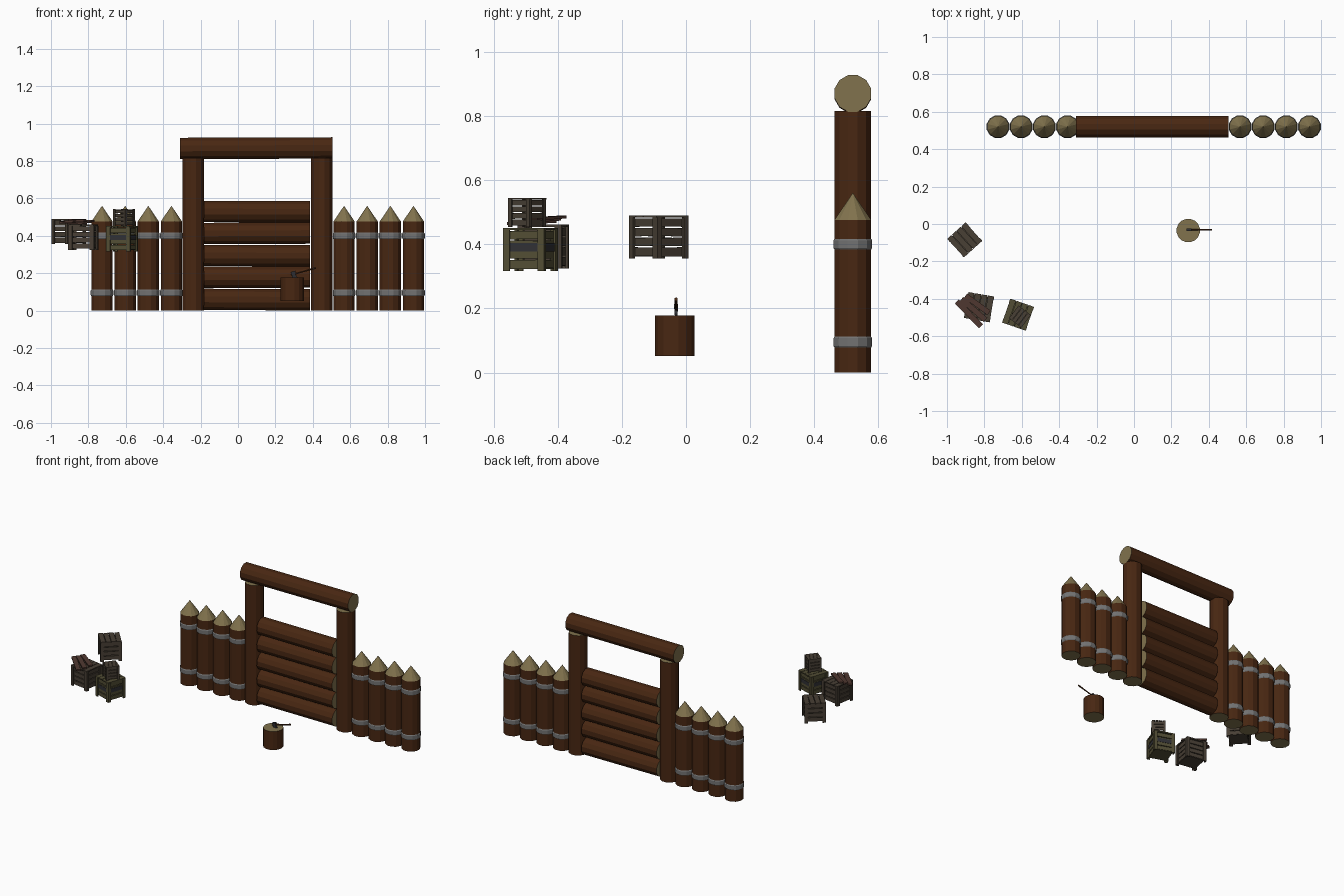
import bpy, bmesh, math, random
from mathutils import Matrix, Vector

if "Cube" in bpy.data.objects:
    bpy.data.objects.remove(bpy.data.objects["Cube"])

random.seed(4)


def material(name, r, g, b):
    m = bpy.data.materials.new(name)
    m.diffuse_color = (r, g, b, 1)
    m.use_nodes = True
    m.node_tree.nodes["Principled BSDF"].inputs["Base Color"].default_value = m.diffuse_color
    return m


BARK = material("bark", 0.065, 0.02, 0.006)
CUT = material("cut_wood", 0.22, 0.17, 0.075)
IRON = material("iron", 0.17, 0.17, 0.17)
DARK = material("dark_iron", 0.03, 0.03, 0.035)
CRATE = material("crate_wood", 0.065, 0.05, 0.035)
OLIVE = material("olive_crate_wood", 0.085, 0.075, 0.035)
RED = material("red_plank", 0.08, 0.04, 0.03)


def finish(name, bm, mats):
    me = bpy.data.meshes.new(name)
    bmesh.ops.recalc_face_normals(bm, faces=bm.faces)
    bm.to_mesh(me)
    bm.free()
    for m in mats:
        me.materials.append(m)
    ob = bpy.data.objects.new(name, me)
    bpy.context.collection.objects.link(ob)
    return ob


def lathe(name, profile, mats, cut_from=99, loc=(0, 0, 0), rot=(0, 0, 0), sides=12):
    """Revolve (radius, z) rings; both caps and rings from cut_from get the second material."""
    bm = bmesh.new()
    rings = []
    for r, z in profile:
        if r == 0:
            rings.append([bm.verts.new((0, 0, z))] * sides)
        else:
            rings.append([bm.verts.new((r * math.cos(2 * math.pi * (i + .5) / sides),
                                        r * math.sin(2 * math.pi * (i + .5) / sides), z))
                          for i in range(sides)])
    for k in range(len(rings) - 1):
        a, b = rings[k], rings[k + 1]
        for i in range(sides):
            j = (i + 1) % sides
            vs = list(dict.fromkeys((a[i], a[j], b[j], b[i])))
            bm.faces.new(vs).material_index = int(k >= cut_from)
    for ring, (r, z) in ((rings[0], profile[0]), (rings[-1], profile[-1])):
        if r > 0:
            bm.faces.new(ring).material_index = len(mats) - 1
    ob = finish(name, bm, mats)
    ob.location, ob.rotation_euler = loc, rot
    return ob


def log(name, length, r, loc, rot=(0, 0, 0)):
    return lathe(name, [(r, 0), (r, length)], [BARK, CUT], loc=loc, rot=rot)


def box(bm, size, loc, rot=Matrix()):
    bmesh.ops.create_cube(bm, size=1, matrix=Matrix.Translation(loc) @ rot
                          @ Matrix.Diagonal((*size, 1)))


WALL_Y, R = 0.52, 0.059

# Sharpened palisade stakes with iron bands
for side, x0 in (("left", -0.727), ("right", 0.567)):
    for i in range(4):
        x = x0 + i * 0.1237
        lathe(f"{side}_stake_{i + 1}", [(R, 0), (R, 0.476), (0, 0.56)], [BARK, CUT], 1,
              loc=(x, WALL_Y, 0))
        for level, z in (("lower", 0.095), ("upper", 0.4)):
            lathe(f"{side}_{level}_band_{i + 1}",
                  [(0.059, -0.017), (0.0625, -0.012), (0.0625, 0.012), (0.059, 0.017)],
                  [IRON], loc=(x, WALL_Y, z))

# Gate frame
log("left_gate_post", 0.815, R, (-0.24, WALL_Y, 0))
log("right_gate_post", 0.815, R, (0.448, WALL_Y, 0))
log("gate_beam", 0.815, R, (-0.31, WALL_Y, 0.867), (0, math.radians(89.8), 0))

# Stacked gate logs
for i in range(5):
    log(f"gate_log_{i + 1}", 0.567, R, (-0.183, WALL_Y, 0.06 + i * 0.1175),
        (0, math.radians(90 + 0.2 * (-1) ** i), 0))

# Chopping stump with an axe stuck in it
lathe("stump", [(0.063, 0.052), (0.063, 0.178)], [BARK, CUT], loc=(0.29, -0.035, 0), sides=16)
lathe("axe_handle", [(0.0045, 0), (0.004, 0.07), (0.0055, 0.14)], [BARK],
      loc=(0.282, -0.031, 0.19), rot=(0, math.radians(74), 0), sides=8)
bm = bmesh.new()
blade = [(-0.012, 0.015), (0.014, 0.015), (0.010, -0.008), (0.020, -0.032), (-0.018, -0.032),
         (-0.010, -0.008)]
thick = [0.006, 0.006, 0.005, 0.0008, 0.0008, 0.005]
front = [bm.verts.new((x, -t, z)) for (x, z), t in zip(blade, thick)]
back = [bm.verts.new((x, t, z)) for (x, z), t in zip(blade, thick)]
bm.faces.new(front)
bm.faces.new(back[::-1])
for i in range(6):
    j = (i + 1) % 6
    bm.faces.new((front[i], front[j], back[j], back[i]))
head = finish("axe_head", bm, [DARK])
head.location, head.rotation_euler = (0.297, -0.031, 0.195), (0, math.radians(-16), 0)


# Slatted crates: corner battens, side slats, lid and floor boards
def crate(name, s, h, loc, angle, mat):
    bm = bmesh.new()
    t = s * 0.055
    n = 4
    for q in range(4):
        turn = Matrix.Rotation(q * math.pi / 2, 4, 'Z')
        for i in range(n):
            pitch = (h - 2 * t) / n
            z = t + pitch * (i + 0.5)
            tilt = Matrix.Rotation(random.uniform(-0.02, 0.02), 4, 'Y')
            box(bm, (s - 2 * t, t, pitch * 0.84), turn @ Vector((0, -s / 2 + 1.5 * t, z)),
                turn @ tilt)
        for e in (-1, 1):
            box(bm, (s * 0.15, t, h - t), turn @ Vector((e * s * 0.415, -s / 2 + t / 2, (h - t) / 2)),
                turn)
    for i in range(n):
        x = s * ((i + 0.5) / n - 0.5)
        tilt = Matrix.Rotation(random.uniform(-0.02, 0.02), 4, 'Z')
        box(bm, (s / n * 0.92, s, t), (x, 0, h - t / 2), tilt)
        box(bm, (s / n * 0.85, s - 3 * t, t), (x * 0.85, 0, t * 1.5))
    ob = finish(name, bm, [mat])
    ob.location, ob.rotation_euler = loc, (0, 0, math.radians(angle))
    return ob


crate("rear_crate", 0.133, 0.135, (-0.905, -0.085, 0.355), 42, CRATE)
crate("plank_topped_crate", 0.14, 0.137, (-0.828, -0.445, 0.324), -10, CRATE)
crate("stack_crate", 0.135, 0.135, (-0.62, -0.485, 0.316), -19, OLIVE)
crate("small_crate", 0.085, 0.091, (-0.61, -0.495, 0.453), -38, CRATE)

# Iron strap around the stacked crate's middle
bm = bmesh.new()
for q in range(2):
    turn = Matrix.Rotation(q * math.pi / 2, 4, 'Z')
    for e in (-1, 1):
        box(bm, (0.002, 0.09, 0.026), turn @ Vector((e * 0.0625, 0, 0)), turn)
strap = finish("stack_crate_strap", bm, [DARK])
strap.location, strap.rotation_euler = (-0.62, -0.485, 0.39), (0, 0, math.radians(-19))

# Loose planks lying on the crate
for i in range(3):
    bm = bmesh.new()
    box(bm, (0.185 - 0.015 * i, 0.03, 0.009), (0, (i - 1) * 0.034, 0))
    plank = finish(f"loose_plank_{i + 1}", bm, [RED])
    plank.location = (-0.858, -0.457, 0.468 + 0.007 * i)
    plank.rotation_euler = (0, math.radians(2), math.radians(-46 + 5 * i))
